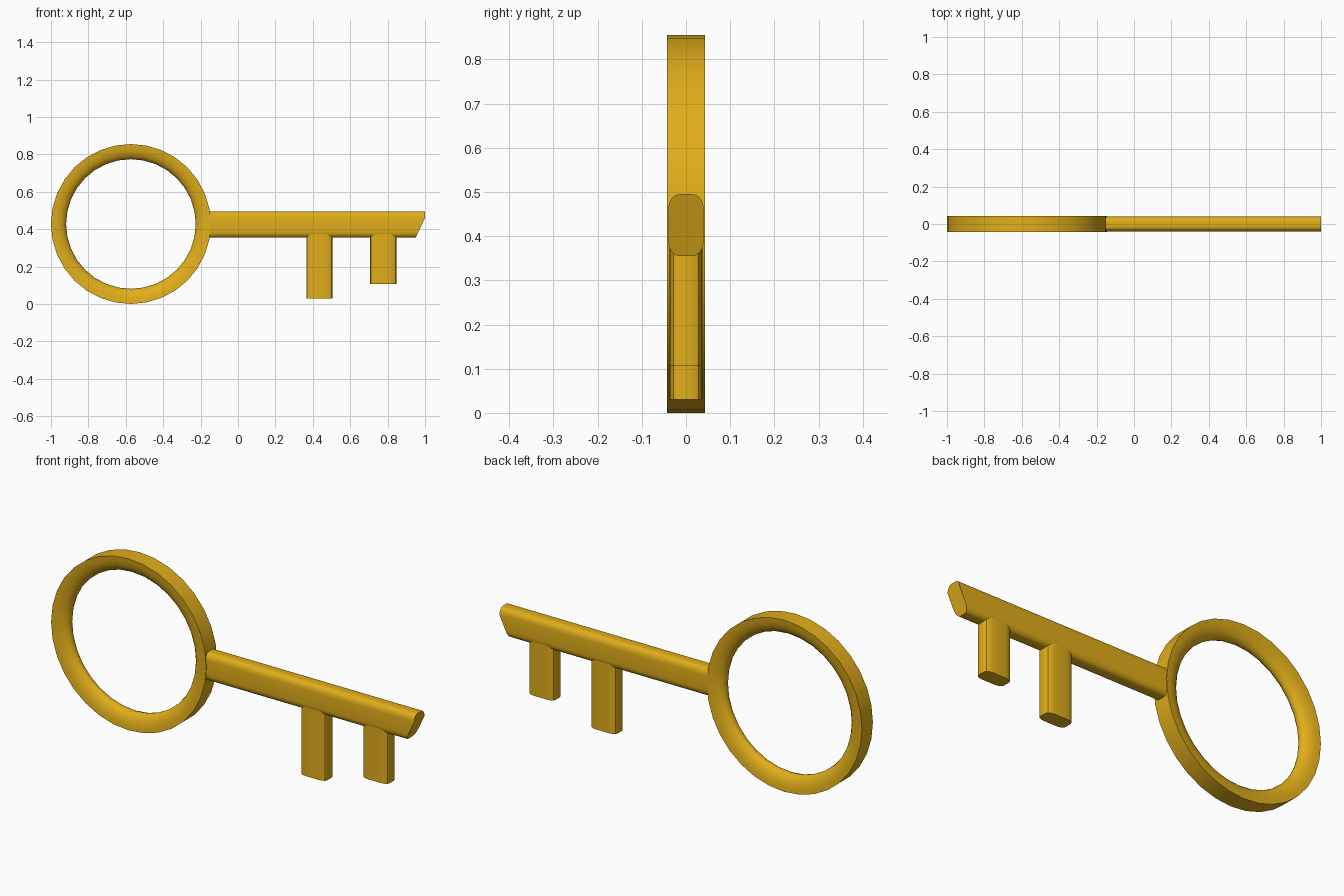
import bpy, bmesh, math

if "Cube" in bpy.data.objects:
    bpy.data.objects.remove(bpy.data.objects["Cube"])

gold = bpy.data.materials.new("gold")
gold.diffuse_color = (0.75, 0.42, 0.01, 1)
gold.use_nodes = True
gold.node_tree.nodes["Principled BSDF"].inputs["Base Color"].default_value = gold.diffuse_color


def rounded(hw, hh, rx, ry, seg=4):
    """Rounded rectangle with separate corner radii, counter-clockwise."""
    pts = []
    for q, (sx, sy) in enumerate([(1, 1), (-1, 1), (-1, -1), (1, -1)]):
        for i in range(seg + 1):
            a = (q + i / seg) * math.pi / 2
            pts.append((sx * (hw - rx) + rx * math.cos(a),
                        sy * (hh - ry) + ry * math.sin(a)))
    return pts


def loft(name, rings, close_ring=False):
    """Skin a list of point loops; cap the ends unless the loops form a circle."""
    bm = bmesh.new()
    loops = [[bm.verts.new(p) for p in r] for r in rings]
    n = len(loops[0])
    pairs = list(zip(loops, loops[1:]))
    if close_ring:
        pairs.append((loops[-1], loops[0]))
    else:
        bm.faces.new(loops[0])
        bm.faces.new(loops[-1])
    for a, b in pairs:
        for i in range(n):
            j = (i + 1) % n
            bm.faces.new((a[i], a[j], b[j], b[i]))
    bmesh.ops.recalc_face_normals(bm, faces=bm.faces)
    me = bpy.data.meshes.new(name)
    bm.to_mesh(me)
    bm.free()
    ob = bpy.data.objects.new(name, me)
    bpy.context.collection.objects.link(ob)
    me.materials.append(gold)
    bpy.ops.object.select_all(action='DESELECT')
    ob.select_set(True)
    bpy.context.view_layer.objects.active = ob
    bpy.ops.object.shade_smooth_by_angle(angle=math.radians(35))
    return ob


# Bow: flat outer rim, half-round inner side
R, DEPTH, HALF, CX = 0.4275, 0.081, 0.043, -0.5725
section = [(R - DEPTH * math.sin(math.pi * i / 10), -HALF * math.cos(math.pi * i / 10))
           for i in range(11)]
loft("bow_ring", [[(CX + r * math.cos(a), y, R + r * math.sin(a)) for r, y in section]
                  for a in (2 * math.pi * k / 32 for k in range(32))], True)

# Shaft: rounded bar with its tip cut back below
ZC = 0.425
bar = rounded(0.04, 0.07, 0.025, 0.035, 5)
loft("shaft", [[(-0.158, y, ZC + z) for y, z in bar],
               [(1 - 0.05 * max(0, 0.035 - z) / 0.105, y, ZC + z) for y, z in bar]])

# Teeth
for name, x, bottom in (("long_tooth", 0.435, 0.03), ("short_tooth", 0.777, 0.106)):
    loft(name, [[(x + px, py, z) for px, py in rounded(0.07, 0.037, 0.035, 0.018, 3)]
                for z in (bottom, 0.40)])
